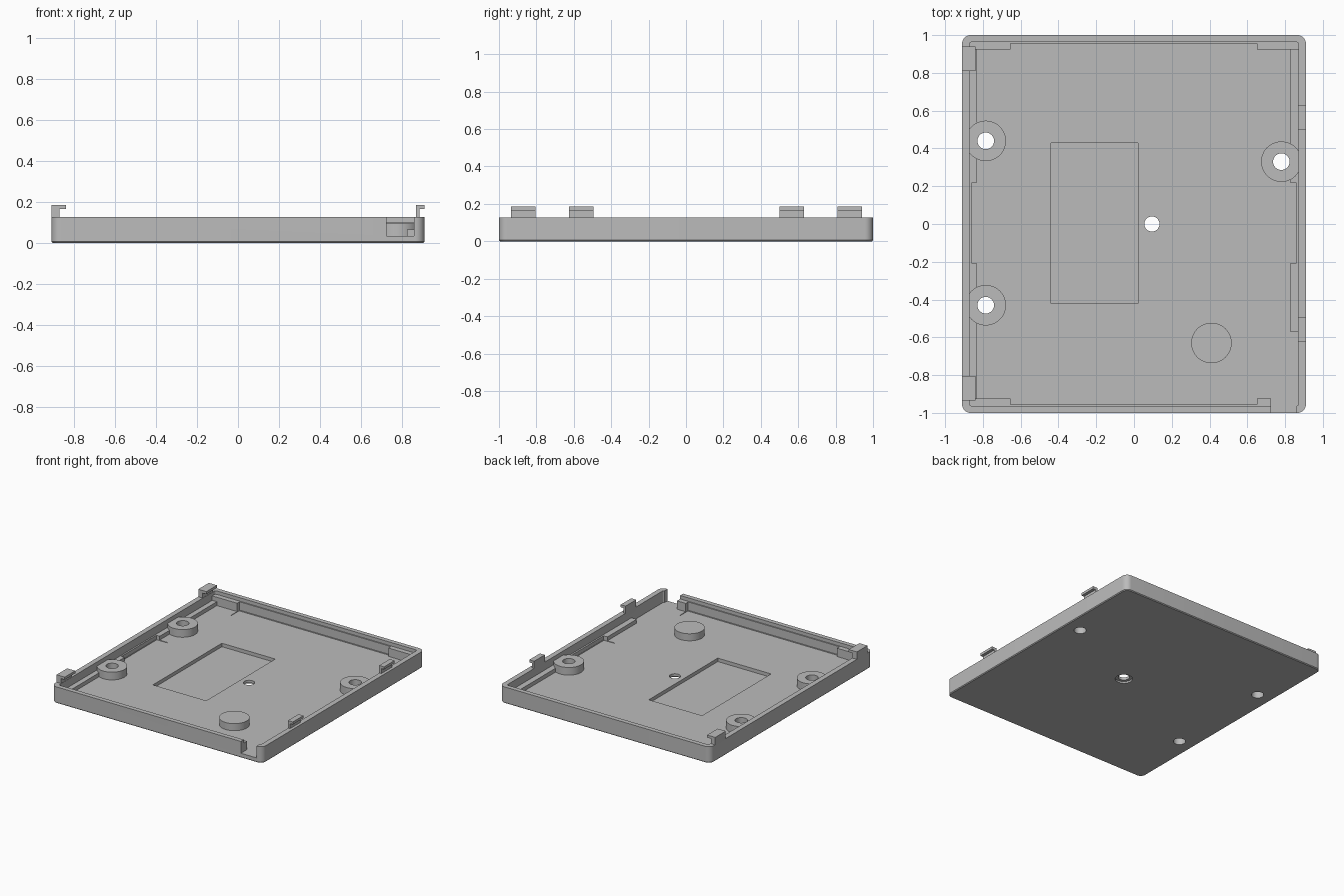
import bpy
import bmesh
import math

if "Cube" in bpy.data.objects:
    bpy.data.objects.remove(bpy.data.objects["Cube"], do_unlink=True)

grey = bpy.data.materials.new("plain grey")
grey.use_nodes = True
GREY = (0.5, 0.5, 0.5, 1)
grey.diffuse_color = GREY
grey.node_tree.nodes["Principled BSDF"].inputs["Base Color"].default_value = GREY

FLOOR, RIM = 0.035, 0.127
HALF_X, HALF_Y = 0.91, 1.0
WALL = 0.04


def prism(name, points, z0, z1):
    """Extrude a flat outline between two heights."""
    bm = bmesh.new()
    face = bm.faces.new([bm.verts.new((x, y, z0)) for x, y in points])
    top = bmesh.ops.extrude_face_region(bm, geom=[face])["geom"]
    verts = [v for v in top if isinstance(v, bmesh.types.BMVert)]
    bmesh.ops.translate(bm, vec=(0, 0, z1 - z0), verts=verts)
    bmesh.ops.recalc_face_normals(bm, faces=bm.faces)
    mesh = bpy.data.meshes.new(name)
    bm.to_mesh(mesh)
    bm.free()
    mesh.materials.append(grey)
    obj = bpy.data.objects.new(name, mesh)
    bpy.context.collection.objects.link(obj)
    return obj


def box(name, x0, x1, y0, y1, z0, z1):
    return prism(name, [(x0, y0), (x1, y0), (x1, y1), (x0, y1)], z0, z1)


def disc(name, x, y, r, z0, z1, sides=48):
    angles = [math.tau * i / sides for i in range(sides)]
    return prism(name, [(x + r * math.cos(a), y + r * math.sin(a)) for a in angles], z0, z1)


def rounded(hx, hy, r, steps=8):
    """Outline of a rectangle with round corners."""
    pts = []
    for k, (sx, sy) in enumerate([(1, 1), (-1, 1), (-1, -1), (1, -1)]):
        for i in range(steps + 1):
            a = math.pi / 2 * (k + i / steps)
            pts.append((sx * (hx - r) + r * math.cos(a), sy * (hy - r) + r * math.sin(a)))
    return pts


def activate(obj):
    bpy.ops.object.select_all(action="DESELECT")
    obj.select_set(True)
    bpy.context.view_layer.objects.active = obj


def cut(obj, cutter):
    cutter.hide_render = True
    mod = obj.modifiers.new("cut", "BOOLEAN")
    mod.operation, mod.solver, mod.object = "DIFFERENCE", "EXACT", cutter
    activate(obj)
    bpy.ops.object.modifier_apply(modifier=mod.name)
    bpy.data.objects.remove(cutter, do_unlink=True)


def smooth(obj):
    activate(obj)
    bpy.ops.object.shade_smooth_by_angle(angle=math.radians(30))


# Tray shell with a softened bottom edge
tray = prism("tray", rounded(HALF_X, HALF_Y, 0.045), 0, RIM)
bm = bmesh.new()
bm.from_mesh(tray.data)
base_edges = [e for e in bm.edges if all(v.co.z < 0.001 for v in e.verts)]
bmesh.ops.bevel(bm, geom=base_edges, offset=0.006, segments=1, affect="EDGES")
bm.to_mesh(tray.data)
bm.free()
cut(tray, prism("cavity", rounded(HALF_X - WALL, HALF_Y - WALL + 0.004, 0.012), FLOOR, 0.3))

# Cable notch, centre pocket and shallow edge pockets
cut(tray, box("notch", 0.725, 0.86, -1.1, -0.9, FLOOR, 0.3))
cut(tray, box("centre_pocket", -0.44, 0.02, -0.42, 0.43, 0.008, 0.1))
for s in (-1, 1):
    xs, ys = sorted((s * 0.76, s * 0.855)), sorted((s * 0.85, s * 0.95))
    cut(tray, box("side_pocket", *xs, -0.21, 0.22, FLOOR - 0.004, 0.1))
    cut(tray, box("end_pocket", -0.655, 0.65, *ys, FLOOR - 0.004, 0.1))

# Centre hole with a counterbore underneath
cut(tray, disc("centre_hole", 0.095, 0, 0.04, -0.1, 0.2))
cut(tray, disc("counterbore", 0.095, 0, 0.062, -0.1, 0.014))

# Screw bosses, drilled through the floor
for name, x, y in [("boss_right_back", -0.785, 0.44), ("boss_right_front", -0.785, -0.43),
                   ("boss_left", 0.78, 0.33)]:
    boss = disc(name, x, y, 0.107, FLOOR - 0.01, 0.095)
    edge = math.copysign(0.875, x)
    far = math.copysign(1.2, x)
    cut(boss, box("trim", *sorted((edge, far)), y - 0.3, y + 0.3, -0.1, 0.3))
    for part in (tray, boss):
        cut(part, disc("screw_hole", x, y, 0.044, -0.1, 0.3))
    smooth(boss)
smooth(tray)

# Solid support post
smooth(disc("support_post", 0.41, -0.63, 0.107, FLOOR - 0.005, 0.09))

# Low ledges along the side walls, thinner in the middle
LOW, HIGH, SINK = 0.065, 0.1, FLOOR - 0.01
for y0, y1, x in [(0.22, 0.962, 0.83), (-0.21, 0.22, 0.858), (-0.962, -0.21, 0.83)]:
    box("right_ledge", -0.875, -x, y0, y1, SINK, LOW)
for y0, y1, x in [(0.22, 0.962, 0.825), (-0.21, 0.22, 0.857), (-0.57, -0.21, 0.825)]:
    box("left_ledge", x, 0.875, y0, y1, SINK, LOW)

# Taller ledges along the back and front walls
for x0, x1, y in [(-0.872, -0.655, 0.925), (-0.655, 0.65, 0.955), (0.65, 0.872, 0.925)]:
    box("back_ledge", x0, x1, y, 0.968, SINK, HIGH)
    box("front_ledge", x0, min(x1, 0.725), -0.968, -y, SINK, HIGH)

# Hooked clips: facing inward on one side, outward on the other
HOOK, TOP = 0.165, 0.185


def clip(name, points, y0, y1):
    obj = prism(name, points, y0, y1)
    for v in obj.data.vertices:
        x, z, y = v.co
        v.co = (x, y, z)
    obj.data.flip_normals()
    return obj


for y0, y1, tag in [(0.81, 0.94, "back"), (-0.935, -0.805, "front")]:
    clip("right_clip_" + tag, [(-0.91, 0.12), (-0.872, 0.12), (-0.872, HOOK),
                               (-0.84, HOOK), (-0.84, TOP), (-0.91, TOP)], y0, y1)
for y0, y1, tag in [(0.5, 0.63, "back"), (-0.625, -0.495, "front")]:
    clip("left_clip_" + tag, [(0.868, 0.1), (0.887, 0.1), (0.887, HOOK),
                              (0.91, HOOK), (0.91, TOP), (0.868, TOP)], y0, y1)
